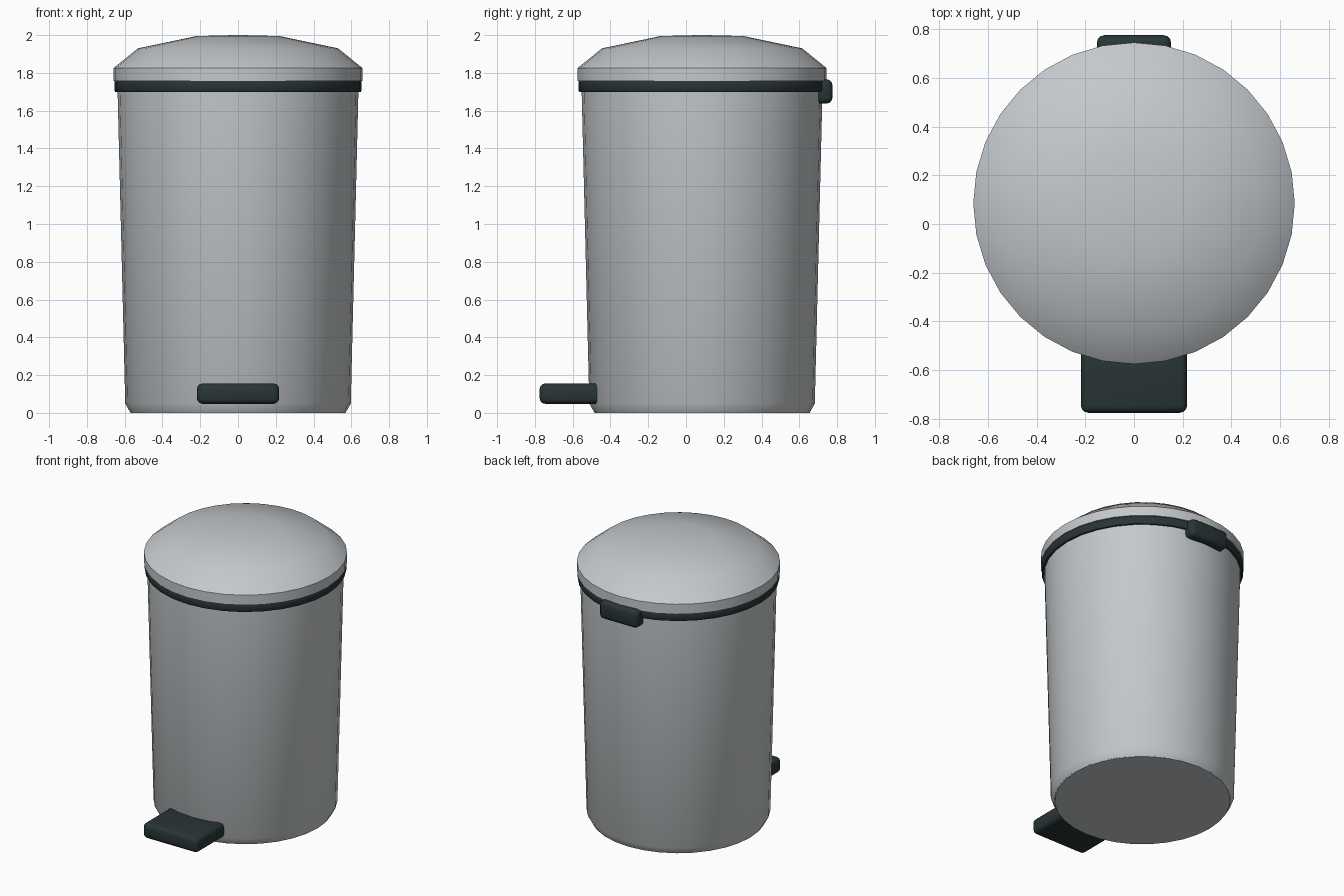
import bpy, math

if "Cube" in bpy.data.objects:
    bpy.data.objects.remove(bpy.data.objects["Cube"])

CY = 0.085      # centre of the round parts in y
SIDES = 32


def material(name, rgb):
    m = bpy.data.materials.new(name)
    m.diffuse_color = (*rgb, 1)
    m.use_nodes = True
    m.node_tree.nodes["Principled BSDF"].inputs["Base Color"].default_value = m.diffuse_color
    return m


grey = material("brushed_grey", (0.55, 0.58, 0.60))
dark = material("dark_plastic", (0.022, 0.035, 0.036))


def finish(ob, mat, angle):
    ob.data.materials.append(mat)
    bpy.ops.object.select_all(action='DESELECT')
    ob.select_set(True)
    bpy.context.view_layer.objects.active = ob
    bpy.ops.object.shade_smooth_by_angle(angle=math.radians(angle))


def lathe(name, profile, mat, angle=35, closed=False):
    """Revolve (radius, z) points; open profiles get end caps."""
    verts, faces, n = [], [], len(profile)
    for r, z in profile:
        for i in range(SIDES):
            a = 2 * math.pi * i / SIDES
            verts.append((r * math.cos(a), CY + r * math.sin(a), z))
    for k in range(n if closed else n - 1):
        a, b = k * SIDES, (k + 1) % n * SIDES
        for i in range(SIDES):
            j = (i + 1) % SIDES
            faces.append((a + i, a + j, b + j, b + i))
    if not closed:
        faces.append(tuple(reversed(range(SIDES))))
        faces.append(tuple(range((n - 1) * SIDES, n * SIDES)))
    me = bpy.data.meshes.new(name)
    me.from_pydata(verts, [], faces)
    ob = bpy.data.objects.new(name, me)
    bpy.context.collection.objects.link(ob)
    finish(ob, mat, angle)


def rounded_box(name, lo, hi, radius, mat):
    bpy.ops.mesh.primitive_cube_add(size=1, location=[(a + b) / 2 for a, b in zip(lo, hi)])
    ob = bpy.context.object
    ob.name = name
    ob.scale = [b - a for a, b in zip(lo, hi)]
    bpy.ops.object.transform_apply(location=False, rotation=False, scale=True)
    bev = ob.modifiers.new("rounding", 'BEVEL')
    bev.width, bev.segments = radius, 3
    bpy.ops.object.modifier_apply(modifier=bev.name)
    finish(ob, mat, 40)


# Tapered bin body
lathe("bin_body", [(0.572, 0.005), (0.597, 0.05), (0.638, 1.72)], grey)
# Dark seal ring under the lid
lathe("seal_ring", [(0.60, 1.70), (0.65, 1.70), (0.655, 1.708), (0.655, 1.752),
                    (0.65, 1.76), (0.60, 1.76)], dark, 50, closed=True)
# Domed lid with an upright rim
lathe("lid", [(0.66, 1.757), (0.66, 1.825), (0.53, 1.93), (0.22, 1.995), (0.02, 2.0)], grey)
# Foot pedal and rear hinge
rounded_box("foot_pedal", (-0.218, -0.775, 0.048), (0.218, -0.42, 0.156), 0.03, dark)
rounded_box("rear_hinge", (-0.152, 0.66, 1.638), (0.152, 0.775, 1.766), 0.03, dark)
# Base plate closing the underside down to the floor
lathe("base", [(0.57, 0.0), (0.572, 0.006)], grey)
